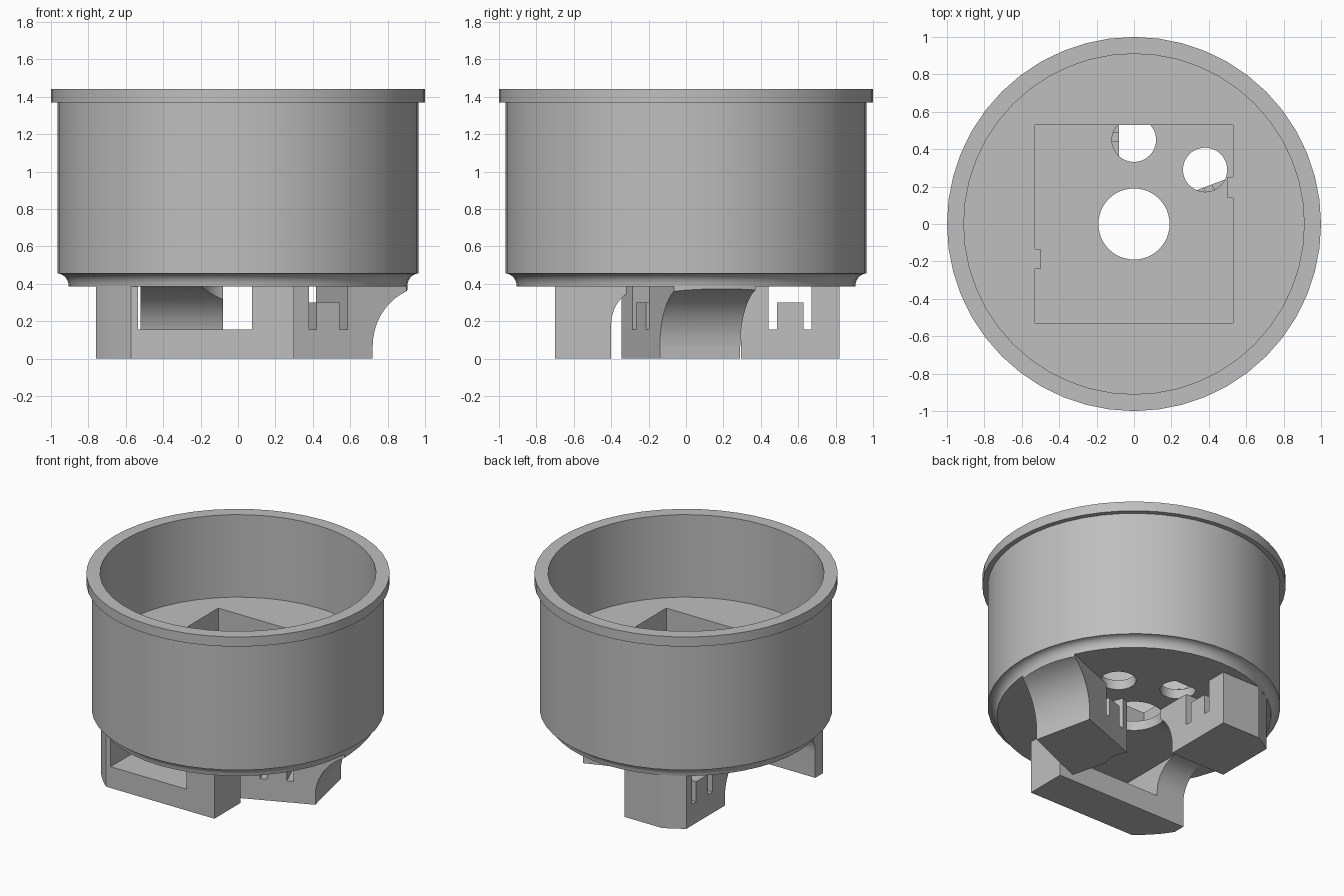
import bpy, bmesh, math
from mathutils import Vector

if "Cube" in bpy.data.objects:
    bpy.data.objects.remove(bpy.data.objects["Cube"])

grey = bpy.data.materials.new("plain grey")
grey.use_nodes = True
tone = (0.52, 0.52, 0.52, 1)
grey.diffuse_color = tone
grey.node_tree.nodes["Principled BSDF"].inputs["Base Color"].default_value = tone

BASE = 0.385      # underside of the cup
SLOT = 0.155      # bottom of the slots in the feet
TONGUE = 0.30     # top of the tongue between two slots
BORE = 0.19


def make(name, bm):
    bmesh.ops.recalc_face_normals(bm, faces=bm.faces)
    mesh = bpy.data.meshes.new(name)
    bm.to_mesh(mesh)
    bm.free()
    mesh.materials.append(grey)
    obj = bpy.data.objects.new(name, mesh)
    bpy.context.collection.objects.link(obj)
    return obj


def sweep(name, points, step):
    """Solid made by moving a flat outline along a vector."""
    bm = bmesh.new()
    face = bm.faces.new([bm.verts.new(p) for p in points])
    out = bmesh.ops.extrude_face_region(bm, geom=[face])
    verts = [v for v in out["geom"] if isinstance(v, bmesh.types.BMVert)]
    bmesh.ops.translate(bm, verts=verts, vec=step)
    return make(name, bm)


def prism(name, outline, low, high):
    return sweep(name, [(x, y, low) for x, y in outline], (0, 0, high - low))


def disc(x, y, radius, low, high, sides=48):
    ring = [(x + radius * math.cos(math.tau * i / sides),
             y + radius * math.sin(math.tau * i / sides)) for i in range(sides)]
    return prism("cutter", ring, low, high)


def box(x0, x1, y0, y1, low, high):
    return prism("cutter", [(x0, y0), (x1, y0), (x1, y1), (x0, y1)], low, high)


def combine(obj, other, operation="DIFFERENCE"):
    mod = obj.modifiers.new("cut", "BOOLEAN")
    mod.operation, mod.solver, mod.object = operation, "EXACT", other
    bpy.context.view_layer.update()
    graph = bpy.context.evaluated_depsgraph_get()
    mesh = bpy.data.meshes.new_from_object(obj.evaluated_get(graph))
    obj.modifiers.clear()
    obj.data = mesh
    bpy.data.objects.remove(other)


def lathe(name, profile, sides=48):
    bm = bmesh.new()
    verts = [bm.verts.new((r, 0, z)) for r, z in profile]
    edges = [bm.edges.new(pair) for pair in zip(verts, verts[1:])]
    bmesh.ops.spin(bm, geom=verts + edges, cent=(0, 0, 0), axis=(0, 0, 1),
                   angle=math.tau, steps=sides, use_duplicate=False)
    bmesh.ops.remove_doubles(bm, verts=bm.verts, dist=0.0005)
    return make(name, bm)


def flare(p, q, direction, radius):
    """Concave fillet that widens a foot toward the cup."""
    p, q, d = Vector((*p, 0)), Vector((*q, 0)), Vector((*direction, 0))
    start = BASE - radius
    section = [(-0.03, BASE), (-0.03, start)]
    for i in range(13):
        a = math.pi / 2 * i / 12
        section.append((radius * (1 - math.cos(a)), start + radius * math.sin(a)))
    return sweep("flare", [p + d * s + Vector((0, 0, z)) for s, z in section], q - p)


def foot(name, outline, edge, direction, radius):
    obj = prism(name, outline, 0, BASE)
    combine(obj, flare(*edge, direction, radius), "UNION")
    combine(obj, disc(0, 0, 0.905, -0.1, 1), "INTERSECT")
    combine(obj, disc(0, 0, BORE, -0.1, 1))
    return obj


def fork(obj, origin, along, across, cuts):
    """Two deep slots joined by a shallow one above the tongue."""
    o, a, c = Vector(origin), Vector(along), Vector(across)
    outer, left, right, end = cuts
    for s, e, low in ((outer, left, SLOT), (right, end, SLOT),
                      (left - 0.01, right + 0.01, TONGUE)):
        quad = [o + a * s - c, o + a * e - c, o + a * e + c, o + a * s + c]
        combine(obj, prism("cutter", quad, low, 0.5))


# Cup with rim and a small cove at the base
cove = [(0.965 - 0.06 * math.cos(a), BASE + 0.07 * math.sin(a))
        for a in (math.pi / 2 * i / 6 for i in range(7))]
cup = lathe("cup", [(0, BASE)] + cove +
            [(0.965, 1.37), (1, 1.37), (1, 1.44), (0.91, 1.44), (0.91, 0.84), (0, 0.84)])

# Square pocket with two keys, and the holes in its floor
h, k = 0.53, 0.5
pocket = [(-h, -h), (h, -h), (h, 0.14), (k, 0.14), (k, 0.25), (h, 0.25),
          (h, h), (-h, h), (-h, -0.135), (-k, -0.135), (-k, -0.24), (-h, -0.24)]
combine(cup, prism("cutter", pocket, 0.455, 1.0))
combine(cup, disc(0, 0, BORE, 0.2, 0.6))
combine(cup, disc(0.38, 0.29, 0.118, 0.2, 0.6))
hole = disc(0, 0.45, 0.118, 0.2, 0.6)
combine(hole, box(-h, h, -h, h, 0, 1), "INTERSECT")
combine(cup, hole)

# Front foot with a wide window
front = foot("front_foot",
             [(0.3, -0.7), (0.3, -0.4), (-0.76, -0.4), (-0.76, -0.51), (-0.58, -0.7)],
             ((-0.76, -0.4), (0.3, -0.4)), (0, 1), 0.2)
combine(front, box(-0.535, 0.075, -1, 0.2, SLOT, 0.5))

# Left foot, turned, with a flared outer side
slant = (0.924, 0.383)
left = foot("left_foot", [(0.72, -0.14), (0.625, 0.29), (0.12, 0.1), (0.24, -0.345)],
            ((0.72, -0.14), (0.625, 0.29)), slant, 0.32)
fork(left, (0, 0), slant, (-0.383, 0.924), (0.24, 0.285, 0.42, 0.465))

# Back foot, flared toward the middle
back = foot("back_foot",
            [(-0.08, 0.295), (-0.08, 0.82), (-0.39, 0.82), (-0.52, 0.74), (-0.52, 0.295)],
            ((-0.52, 0.295), (-0.08, 0.295)), (0, -1), 0.32)
fork(back, (-0.3, 0), (0, 1), (0.6, 0), (0.44, 0.487, 0.627, 0.672))

# Smooth the round walls and keep the edges crisp
for obj in (cup, front, left, back):
    bpy.ops.object.select_all(action="DESELECT")
    obj.select_set(True)
    bpy.context.view_layer.objects.active = obj
    bpy.ops.object.shade_smooth_by_angle(angle=math.radians(25))
